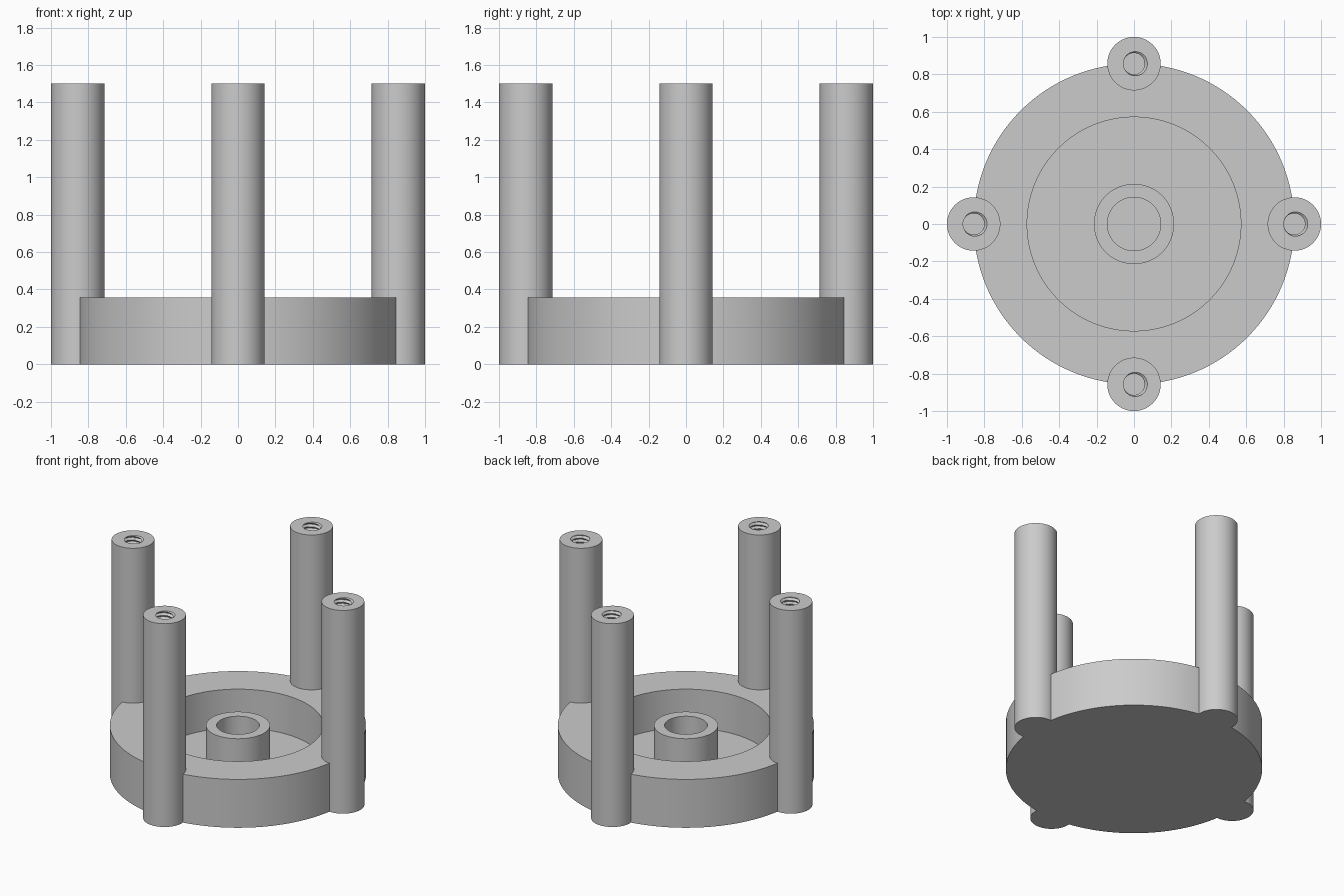
import bpy
import bmesh
from math import sin, cos, tau, radians

if "Cube" in bpy.data.objects:
    bpy.data.objects.remove(bpy.data.objects["Cube"])

U = 1 / 14                      # design module

grey = bpy.data.materials.new("plain_grey")
grey.use_nodes = True
COLOUR = (0.6, 0.6, 0.6, 1)
grey.diffuse_color = COLOUR
grey.node_tree.nodes["Principled BSDF"].inputs["Base Color"].default_value = COLOUR


def revolve(name, profile, segments, location=(0, 0, 0)):
    """Skin rings of (radius, height); radius may be a function of the turn (0..1)."""
    bm = bmesh.new()
    rings = []
    for radius, z in profile:
        ring = []
        for i in range(segments):
            t = i / segments
            r = radius(t) if callable(radius) else radius
            ring.append(bm.verts.new((r * cos(tau * t), r * sin(tau * t), z)))
        rings.append(ring)
    for a, b in zip(rings, rings[1:]):
        for i in range(segments):
            j = (i + 1) % segments
            bm.faces.new((a[i], a[j], b[j], b[i]))
    bm.faces.new(rings[0][::-1])
    bm.faces.new(rings[-1])
    mesh = bpy.data.meshes.new(name)
    bm.to_mesh(mesh)
    bm.free()
    mesh.materials.append(grey)
    obj = bpy.data.objects.new(name, mesh)
    obj.location = location
    bpy.context.collection.objects.link(obj)
    bpy.ops.object.select_all(action="DESELECT")
    obj.select_set(True)
    bpy.context.view_layer.objects.active = obj
    bpy.ops.object.shade_smooth_by_angle(angle=radians(30))
    return obj


# Round base with a recess and a hollow central boss
TOP, FLOOR = 5 * U, U
revolve("base", [(12 * U, 0), (12 * U, TOP), (8 * U, TOP), (8 * U, FLOOR),
                 (3 * U, FLOOR), (3 * U, TOP), (2 * U, TOP), (2 * U, FLOOR)], 128)

# Threaded blind hole: the radius follows a helical trapezoid wave
HEIGHT, PITCH, STEPS, TURNS = 21 * U, 0.4 * U, 8, 15
MINOR, MAJOR = 0.8 * U, U


def thread_radius(turns_down):
    def radius(t):
        wave = abs(((turns_down + t) % 1) * 2 - 1)
        level = min(1, max(0, wave * 1.4 - 0.2))
        return MINOR + (MAJOR - MINOR) * level
    return radius


# Four posts around the rim
post = [(2 * U, 0), (2 * U, HEIGHT)]
for k in range(STEPS * TURNS + 1):
    post.append((thread_radius(k / STEPS), HEIGHT - PITCH * k / STEPS))

for side, x, y in (("left", 1, 0), ("right", -1, 0), ("front", 0, -1), ("back", 0, 1)):
    revolve(side + "_post", post, 48, (12 * U * x, 12 * U * y, 0))
